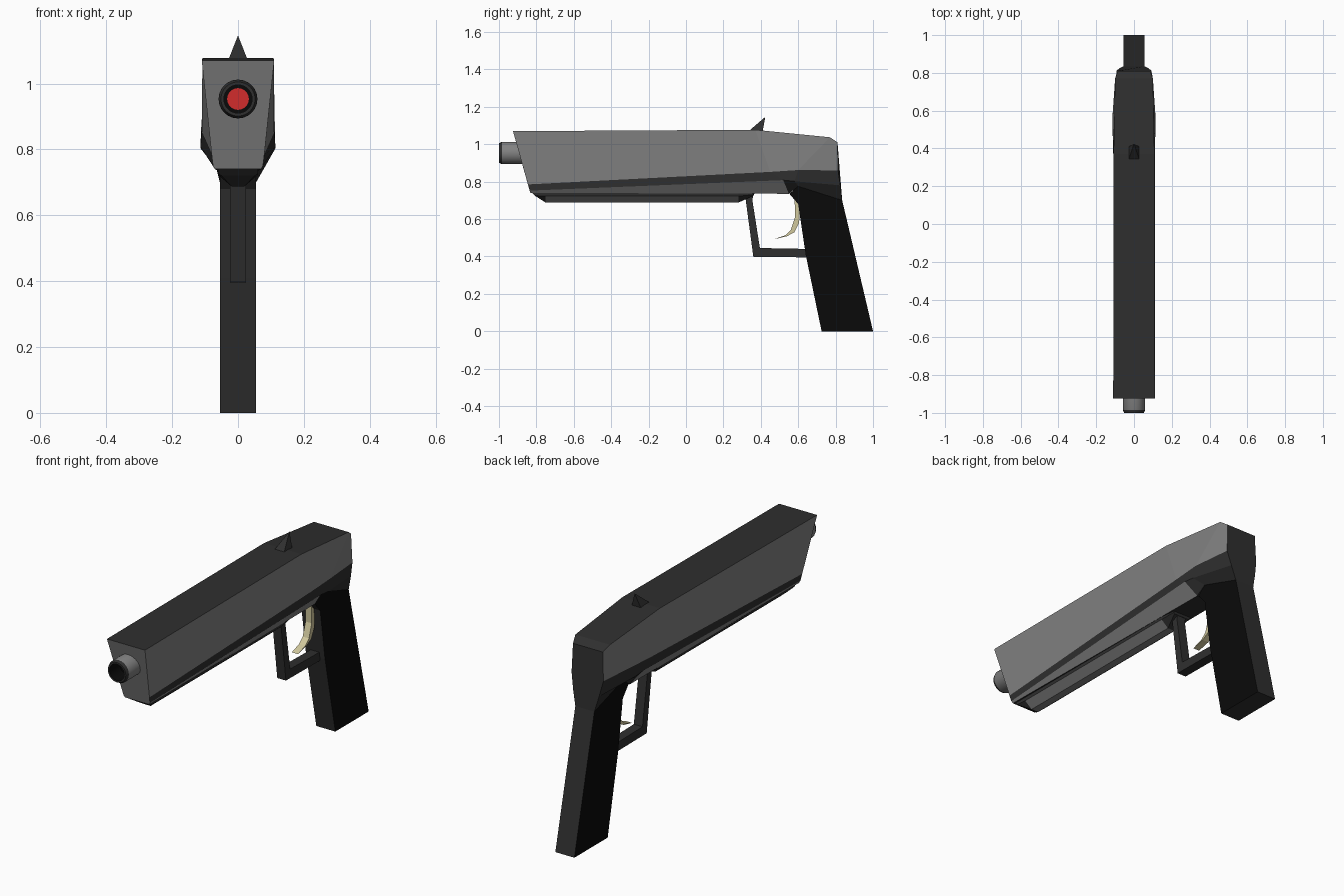
import bpy, bmesh, math

if "Cube" in bpy.data.objects:
    bpy.data.objects.remove(bpy.data.objects["Cube"])


def mat(name, r, g, b):
    m = bpy.data.materials.new(name)
    m.diffuse_color = (r, g, b, 1)
    m.use_nodes = True
    m.node_tree.nodes["Principled BSDF"].inputs["Base Color"].default_value = m.diffuse_color
    return m


GREY = mat("slide grey", 0.22, 0.22, 0.22)
DARK = mat("dark grey", 0.028, 0.028, 0.028)
BLACK = mat("grip black", 0.003, 0.003, 0.003)
CREAM = mat("trigger cream", 0.64, 0.58, 0.34)
RED = mat("muzzle red", 0.65, 0.025, 0.025)


def finish(name, bm, mats, rule=None):
    bmesh.ops.recalc_face_normals(bm, faces=bm.faces)
    bm.normal_update()
    if rule:
        for f in bm.faces:
            f.material_index = rule(f)
    me = bpy.data.meshes.new(name)
    bm.to_mesh(me)
    bm.free()
    for m in mats:
        me.materials.append(m)
    ob = bpy.data.objects.new(name, me)
    bpy.context.collection.objects.link(ob)
    return ob


def extrude_profile(name, pts, half, mats, rule=None):
    """Side profile (y, z) made into a solid of width 2*half."""
    bm = bmesh.new()
    a = [bm.verts.new((-half, y, z)) for y, z in pts]
    b = [bm.verts.new((half, y, z)) for y, z in pts]
    bm.faces.new(a)
    bm.faces.new(b[::-1])
    n = len(pts)
    for i in range(n):
        bm.faces.new((a[i], b[i], b[(i + 1) % n], a[(i + 1) % n]))
    return finish(name, bm, mats, rule)


def loft(name, stations, mats, strip_mat, cap_mats):
    """Loft mirrored half sections; strip_mat(segment, strip) gives the colour."""
    bm = bmesh.new()
    rings = []
    for st in stations:
        right = [bm.verts.new(p) for p in st]
        left = [bm.verts.new((-x, y, z)) for x, y, z in st]
        rings.append(right + left[::-1])
    n, k = len(rings[0]), len(stations[0])
    for s in range(len(rings) - 1):
        for i in range(n):
            j = (i + 1) % n
            f = bm.faces.new((rings[s][i], rings[s][j], rings[s + 1][j], rings[s + 1][i]))
            strip = i if i < k else n - 2 - i      # same index on both sides, -1 = top
            f.material_index = strip_mat(s, strip)
    for ring, m in zip((rings[0], rings[-1]), cap_mats):
        bm.faces.new(ring).material_index = m
    return finish(name, bm, mats)


# Body: half sections from top edge, side edge, bulge edge to bottom edge
body = [
    [(.11, -.925, 1.07), (.08, -.845, .785), (.076, -.836, .752), (.07, -.832, .74)],
    [(.108, .37, 1.077), (.11, .45, .852), (.114, .52, .808), (.06, .55, .735)],
    [(.1, .77, 1.037), (.112, .6, .862), (.113, .58, .802), (.056, .6, .775)],
    [(.086, .81, 1.01), (.092, .813, .86), (.075, .825, .78), (.055, .835, .70)],
]
loft("body", body, [GREY, DARK],
     lambda s, i: 0 if i == 0 or (i == 2 and s == 0) else 1, (0, 1))

# Tapered keel under the body
keel = [
    [(.062, -.825, .745), (.06, -.81, .726), (.05, -.80, .72)],
    [(.062, -.75, .745), (.06, -.75, .722), (.02, -.75, .688)],
    [(.062, .28, .745), (.06, .28, .722), (.02, .28, .688)],
    [(.055, .37, .745), (.05, .36, .73), (.045, .36, .724)],
]
loft("keel", keel, [GREY, DARK],
     lambda s, i: 0 if s == 1 and i >= 1 else 1, (1, 1))

# Grip with black side faces
extrude_profile("grip", [(.6, .776), (.553, .735), (.6, .68), (.64, .41), (.725, 0),
                         (1.0, 0), (.835, .70)], .055, [DARK, BLACK],
                lambda f: 1 if abs(f.normal.x) > .9 else 0)

# Trigger guard
extrude_profile("trigger_guard", [(.315, .735), (.36, .398), (.66, .395), (.66, .44),
                                  (.395, .445), (.355, .70), (.36, .735)], .025, [DARK])

# Trigger
extrude_profile("trigger", [(.58, .74), (.583, .61), (.56, .54), (.53, .513), (.47, .492),
                            (.54, .508), (.58, .53), (.605, .58), (.612, .74)], .018, [CREAM])

# Rear sight: leaning pyramid
bm = bmesh.new()
base = [bm.verts.new(p) for p in ((-.03, .335, 1.07), (.03, .335, 1.07),
                                  (.03, .408, 1.06), (-.03, .408, 1.06))]
tip = bm.verts.new((0, .424, 1.146))
bm.faces.new(base)
for i in range(4):
    bm.faces.new((base[i], base[(i + 1) % 4], tip))
finish("sight", bm, [DARK])

# Barrel: turned tube with a red disc deep inside
N, ZC = 24, .953
prof = [(.059, -.85), (.059, -.985), (.052, -1.0), (.043, -1.0), (.043, -.915), (.033, -.915)]
cols = [0, 1, 1, 2, 2]
bm = bmesh.new()
rings = [[bm.verts.new((r * math.cos(a), y, ZC + r * math.sin(a)))
          for a in (2 * math.pi * i / N for i in range(N))] for r, y in prof]
for s, c in enumerate(cols):
    for i in range(N):
        j = (i + 1) % N
        bm.faces.new((rings[s][i], rings[s][j], rings[s + 1][j], rings[s + 1][i])).material_index = c
bm.faces.new(rings[-1]).material_index = 3
bm.faces.new(rings[0])
barrel = finish("barrel", bm, [GREY, DARK, BLACK, RED])
bpy.context.view_layer.objects.active = barrel
barrel.select_set(True)
bpy.ops.object.shade_smooth_by_angle(angle=math.radians(30))
